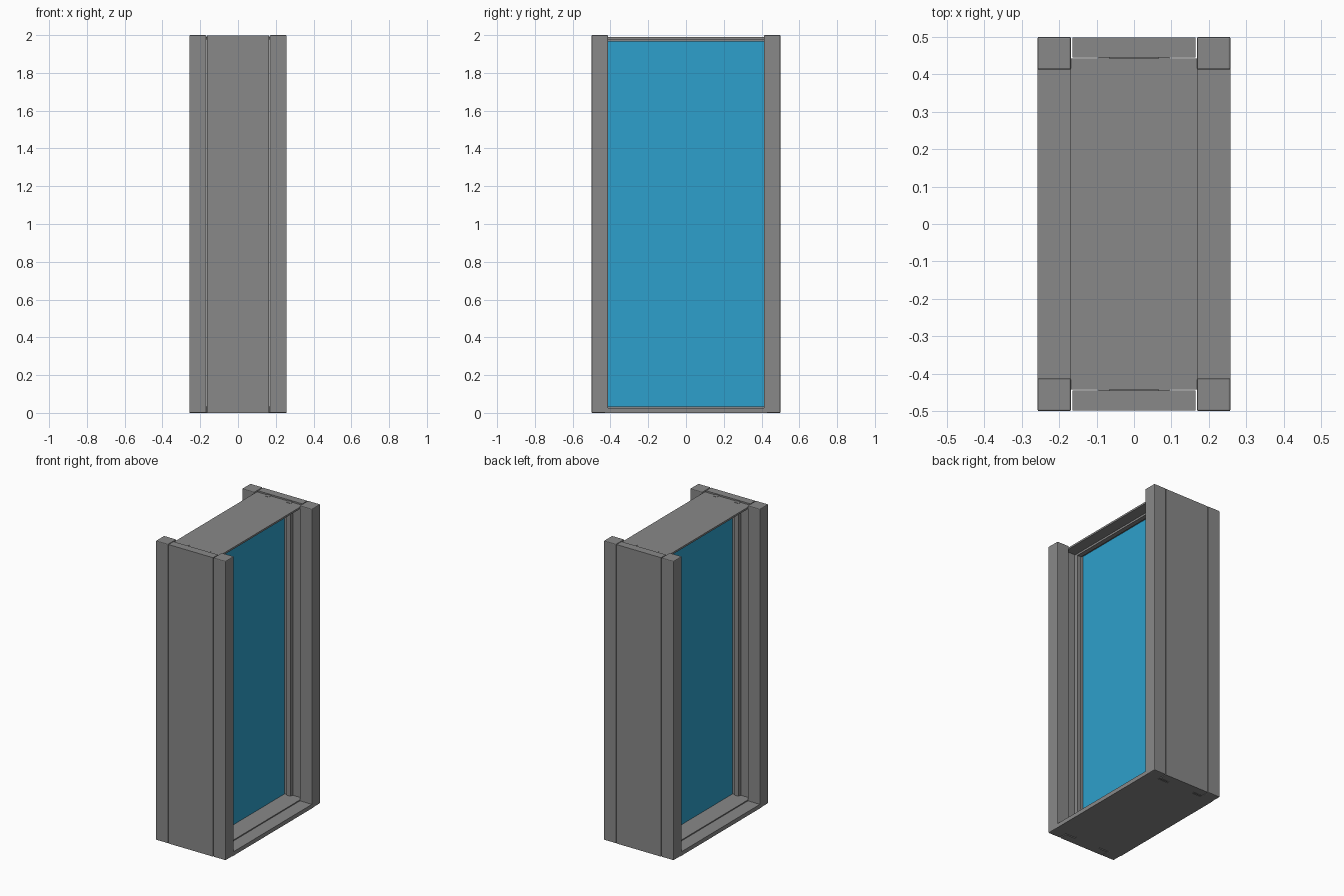
import bpy

cube = bpy.data.objects.get("Cube")
if cube:
    bpy.data.objects.remove(cube, do_unlink=True)


def material(name, colour):
    m = bpy.data.materials.new(name)
    m.use_nodes = True
    m.diffuse_color = colour
    m.node_tree.nodes["Principled BSDF"].inputs["Base Color"].default_value = colour
    return m


GREY = material("frame_grey", (0.25, 0.25, 0.25, 1))
BLUE = material("panel_blue", (0.027, 0.352, 0.604, 1))


def box(name, xs, ys, zs, mat=GREY, bevel=0):
    """Box between pairs of limits on each axis, optionally bevelled."""
    spans = (xs, ys, zs)
    bpy.ops.mesh.primitive_cube_add(size=1, location=[sum(s) / 2 for s in spans])
    ob = bpy.context.object
    ob.name = name
    ob.scale = [abs(s[1] - s[0]) for s in spans]
    bpy.ops.object.transform_apply(location=False, rotation=False, scale=True)
    ob.data.materials.append(mat)
    if bevel:
        mod = ob.modifiers.new("soft_edges", "BEVEL")
        mod.width = bevel
        mod.segments = 2
    return ob


def flip(span, sign):
    return (span[0] * sign, span[1] * sign)


# Both jambs: lining, stops, panel seat and casing posts
for end, sy in (("front", -1), ("back", 1)):
    box(end + "_jamb", (-0.164, 0.164), flip((0.445, 0.498), sy), (0, 1.998))
    box(end + "_panel_seat", (-0.065, 0.065), flip((0.428, 0.446), sy), (0, 1.985))
    for side, sx in (("right", -1), ("left", 1)):
        box(f"{end}_{side}_casing", flip((0.168, 0.258), sx),
            flip((0.412, 0.5), sy), (0, 2), bevel=0.005)
        box(f"{end}_{side}_stop", flip((0.065, 0.095), sx),
            flip((0.42, 0.446), sy), (0, 1.992))

# Header with stop strips beneath it
box("header", (-0.17, 0.17), (-0.442, 0.442), (1.978, 1.99))
for side, sx in (("right", -1), ("left", 1)):
    box(side + "_header_stop", flip((0.065, 0.095), sx), (-0.425, 0.425), (1.965, 1.98))

# Sill: wide plate with a raised middle
box("sill", (-0.258, 0.258), (-0.43, 0.43), (0, 0.027))
box("sill_middle", (-0.17, 0.17), (-0.44, 0.44), (0.002, 0.034))

# Blue panel held between the stops
box("panel", (-0.045, 0.045), (-0.429, 0.429), (0.03, 1.979), BLUE)
